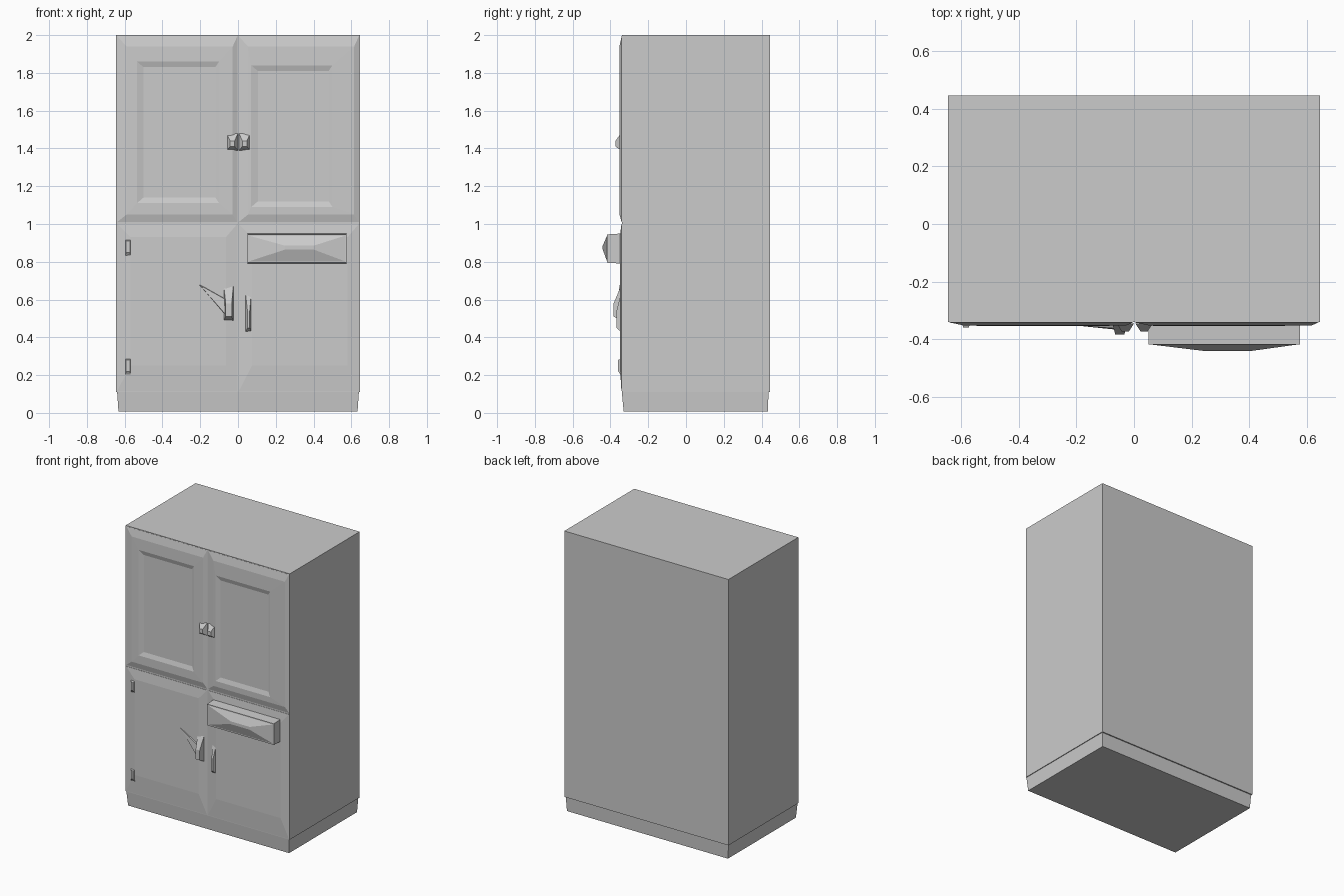
import bpy, bmesh

if "Cube" in bpy.data.objects:
    bpy.data.objects.remove(bpy.data.objects["Cube"])


def loft(name, rings):
    """Closed solid through a list of equal-length point rings."""
    bm = bmesh.new()
    loops = [[bm.verts.new(p) for p in ring] for ring in rings]
    n = len(loops[0])
    for a, b in zip(loops, loops[1:]):
        for i in range(n):
            j = (i + 1) % n
            bm.faces.new((a[i], a[j], b[j], b[i]))
    bm.faces.new(loops[0])
    bm.faces.new(loops[-1])
    bmesh.ops.recalc_face_normals(bm, faces=bm.faces)
    mesh = bpy.data.meshes.new(name)
    bm.to_mesh(mesh)
    bm.free()
    obj = bpy.data.objects.new(name, mesh)
    bpy.context.collection.objects.link(obj)
    return obj


def front_rect(x0, x1, z0, z1, y):
    return [(x0, y, z0), (x1, y, z0), (x1, y, z1), (x0, y, z1)]


def level_rect(x0, x1, y0, y1, z):
    return [(x0, y0, z), (x1, y0, z), (x1, y1, z), (x0, y1, z)]


# Cabinet carcass and slightly tapered plinth
loft("cabinet_body", [level_rect(-.645, .645, -.34, .445, .11),
                      level_rect(-.645, .645, -.34, .445, 2.0)])
loft("plinth", [level_rect(-.633, .633, -.33, .433, .008),
                level_rect(-.64, .64, -.34, .437, .112)])

# Upper doors: bevelled frame around a recessed panel
for name, d, p in (
        ("upper_left_door", (-.64, -.003), (-.50, -.12, 1.14, 1.83)),
        ("upper_right_door", (.003, .64), (.105, .48, 1.12, 1.81))):
    x0, x1 = d
    px0, px1, pz0, pz1 = p
    loft(name, [
        front_rect(x0, x1, 1.01, 1.995, -.335),
        front_rect(x0, x1, 1.01, 1.995, -.341),
        front_rect(x0 + .05, x1 - .025, 1.05, 1.94, -.352),
        front_rect(px0 - .035, px1 + .02, pz0 - .03, pz1 + .03, -.353),
        front_rect(px0, px1, pz0, pz1, -.344)])

# Lower doors: plain, softly raised panels
for name, x0, x1, top in (("lower_left_door", -.64, -.004, 1.0),
                          ("lower_right_door", .004, .64, 1.0)):
    loft(name, [
        front_rect(x0, x1, .115, top, -.335),
        front_rect(x0, x1, .115, top, -.342),
        front_rect(x0 + .07, x1 - .06, .25, top - .07, -.350)])

# Drawer standing open, with a shallow faceted pull
loft("drawer", [front_rect(.05, .575, .79, .95, -.335),
                front_rect(.05, .575, .795, .945, -.418)])
loft("drawer_pull", [front_rect(.052, .573, .80, .94, -.417),
                     front_rect(.25, .40, .865, .885, -.441)])

# Upper door latches beside the centre seam
for side, x in (("left", -.03), ("right", .035)):
    loft("upper_latch_" + side, [
        front_rect(x - .03, x + .03, 1.39, 1.48, -.345),
        front_rect(x - .012, x + .012, 1.41, 1.44, -.373)])

# Lower door handles: tapered upright pulls
for side, x0, x1, z0, z1, y in (("left", -.075, -.025, .49, .67, -.383),
                                ("right", .04, .07, .43, .63, -.368)):
    loft("lower_handle_" + side, [
        front_rect(x0, x1, z0, z1, -.345),
        front_rect(x0 + .01, x1 - .008, z0 + .02, z1 - .09, y)])

# Raised facet running from the left lower handle
wedge = [(-.22, .69), (-.06, .60), (-.06, .51)]
loft("handle_facet", [[(x, -.345, z) for x, z in wedge],
                      [(-.20, -.352, .675), (-.065, -.362, .60), (-.065, -.366, .52)]])

# Hinges on the outer edge of the left lower door
for label, z in (("top", .87), ("bottom", .24)):
    loft("hinge_" + label, [front_rect(-.60, -.565, z - .05, z + .05, -.338),
                            front_rect(-.592, -.573, z - .02, z + .04, -.359)])
